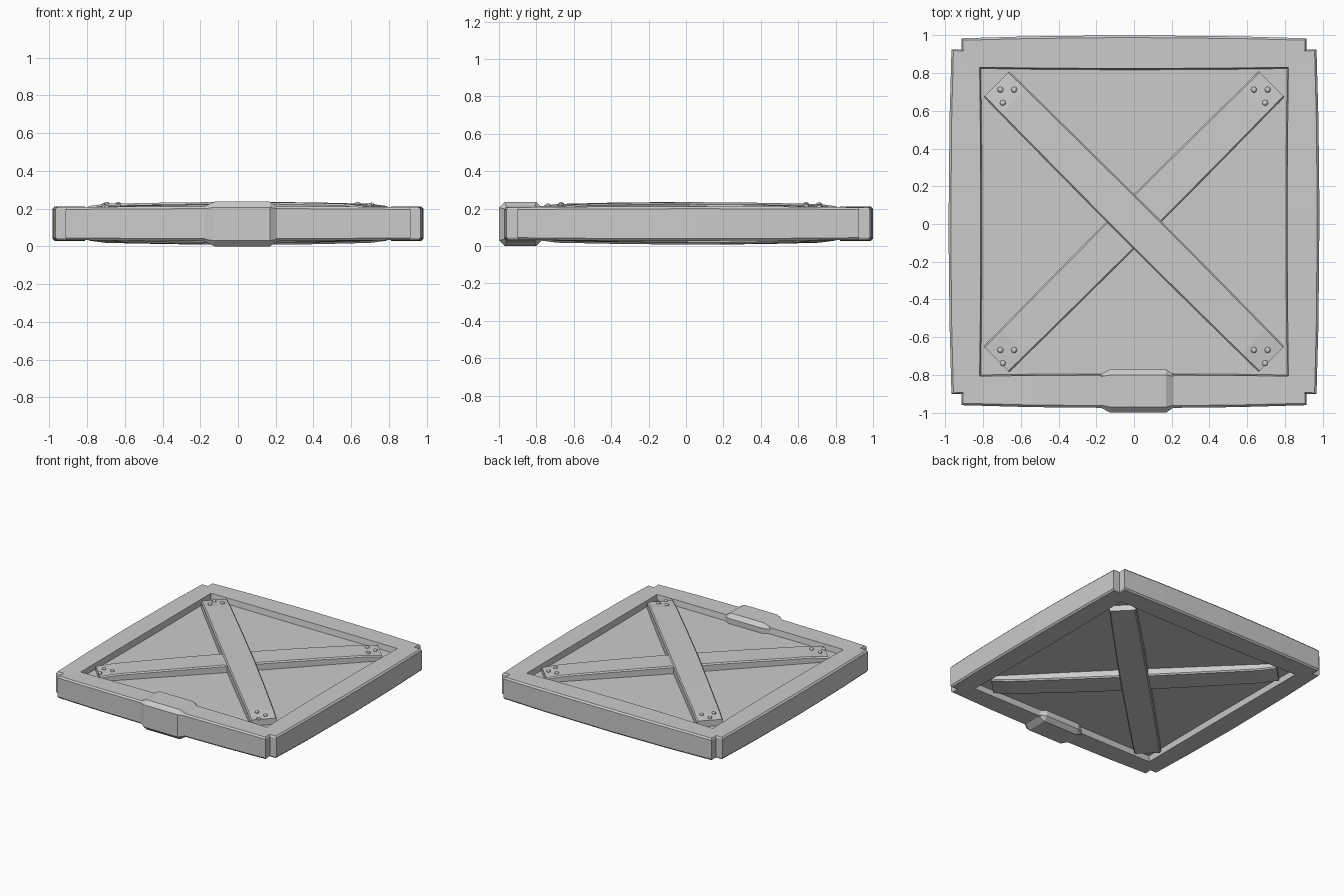
import bpy, bmesh, math
from mathutils import Vector, Matrix

if "Cube" in bpy.data.objects:
    bpy.data.objects.remove(bpy.data.objects["Cube"])

CY = 0.012      # plan centre of the panel in y
MID = 0.12      # mid height


def finish(bm, name):
    bmesh.ops.recalc_face_normals(bm, faces=bm.faces)
    me = bpy.data.meshes.new(name)
    bm.to_mesh(me)
    bm.free()
    ob = bpy.data.objects.new(name, me)
    bpy.context.collection.objects.link(ob)
    return ob


def loft(name, rings, closed=False):
    """Skin a list of equal-length point rings."""
    bm = bmesh.new()
    vs = [[bm.verts.new(p) for p in r] for r in rings]
    n = len(vs[0])
    count = len(vs) if closed else len(vs) - 1
    for i in range(count):
        a, b = vs[i], vs[(i + 1) % len(vs)]
        for j in range(n):
            k = (j + 1) % n
            bm.faces.new((a[j], a[k], b[k], b[j]))
    if not closed:
        bm.faces.new(vs[0])
        bm.faces.new(vs[-1])
    bmesh.ops.remove_doubles(bm, verts=bm.verts, dist=1e-5)
    return finish(bm, name)


# Frame: bowed rails with notched corners
def rail_section(outer, inner, h):
    o, i = Vector(outer), Vector(inner)
    d = (i - o).normalized()
    top_o, low_i = o + d * 0.012, i + d * 0.01
    path = [(o, h - 0.012), (top_o, h), (i, h), (low_i, 0.03)]
    pts = [(p.x, p.y + CY, MID + z) for p, z in path]
    return pts + [(x, y, 2 * MID - z) for x, y, z in reversed(pts)]


sections = []
for q in range(4):
    half = 0.983 if q % 2 == 0 else 0.988     # right, back, left, front
    rot = Matrix.Rotation(q * math.pi / 2, 2)
    for t in (-1, -0.6, 0.05, 0.6, 1):
        bow = 0.016 * t * t
        sections.append(rail_section(rot @ Vector((half - bow, 0.913 * t)),
                                     rot @ Vector((0.818 - 0.006 * (1 - t * t), 0.818 * t)),
                                     0.087 + 0.005 * (1 - t * t)))
    # inner elbow of the corner notch
    sections.append(rail_section(rot @ Vector((0.913, 0.913)),
                                 rot @ Vector((0.818, 0.818)), 0.087))
loft("frame", sections, closed=True)

# Recessed panel
bm = bmesh.new()
bmesh.ops.create_cube(bm, size=1, matrix=Matrix.Translation((0, CY, MID)) @ Matrix.Diagonal((1.66, 1.66, 0.09, 1)))
finish(bm, "panel")


# Crossed braces: tapered, thinner towards the ends
def brace(name, angle, side, height):
    rot = Matrix.Rotation(math.radians(angle), 3, 'Z')
    rings = []
    for s, w, z in ((-1.03, 0.088, -0.022), (-0.9, 0.09, -0.01), (-0.4, 0.094, -0.003),
                    (0.1, 0.096, 0), (0.5, 0.094, -0.003), (0.9, 0.09, -0.01), (1.03, 0.088, -0.022)):
        top = height + z
        prof = [(-w - 0.008, 0.03), (-w - 0.008, top - 0.01), (-w, top),
                (w, top), (w + 0.008, top - 0.01), (w + 0.008, 0.03)]
        ring = []
        for y, h in prof:
            p = rot @ Vector((s, y, 0))
            ring.append((p.x, p.y + CY, MID + side * h))
        rings.append(ring)
    loft(name, rings)


brace("top_brace_over", -45, 1, 0.115)
brace("top_brace_under", 45, 1, 0.104)
brace("bottom_brace_over", 45, -1, 0.112)
brace("bottom_brace_under", -45, -1, 0.102)

# Rivets: three at each brace end
bm = bmesh.new()
for sx in (-1, 1):
    for sy in (-1, 1):
        over = sx * sy < 0
        for dx, dy in ((0.708, 0.01), (0.635, 0.01), (0.695, -0.06)):
            x, y = sx * dx, sy * 0.69 + dy
            s = math.hypot(x, y)
            z = MID + (0.106 if over else 0.095) - 0.09 * max(0, s - 0.9)
            bmesh.ops.create_uvsphere(bm, u_segments=8, v_segments=6, radius=0.016,
                                      matrix=Matrix.Translation((x, y + CY, z)) @ Matrix.Diagonal((1, 1, 0.8, 1)))
finish(bm, "rivets")


# Clasp: swollen middle of the front rail
def clasp_ring(x, y0, y1, h, c):
    prof = [(y0, -h + c), (y0, h - c), (y0 + c, h), (y1 - c, h),
            (y1, h - c), (y1, -h + c), (y1 - c, -h), (y0 + c, -h)]
    return [(x, y, MID - 0.002 + z) for y, z in prof]


loft("front_clasp", [clasp_ring(-0.185, -0.968, -0.80, 0.09, 0.01),
                     clasp_ring(-0.125, -1.0, -0.77, 0.118, 0.03),
                     clasp_ring(0.17, -1.0, -0.77, 0.118, 0.03),
                     clasp_ring(0.215, -0.968, -0.80, 0.09, 0.01)])
